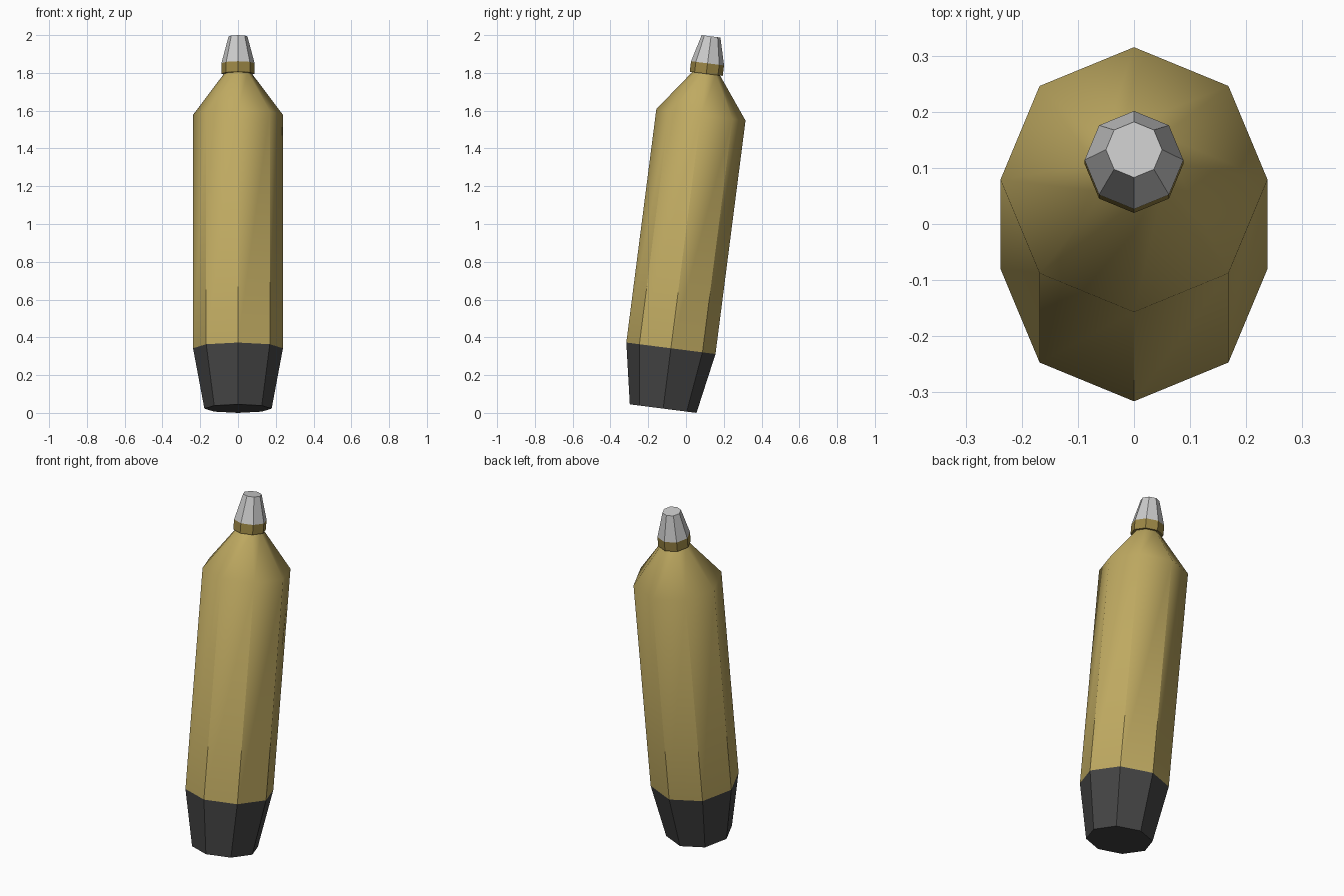
import bpy, bmesh, math
from mathutils import Matrix

if "Cube" in bpy.data.objects:
    bpy.data.objects.remove(bpy.data.objects["Cube"])

TILT = math.radians(7.33)
SIDES = 8
R_BASE = 0.178
# Axis leans toward +y; lowest rim point touches z = 0
PLACE = (Matrix.Translation((0, -0.121, R_BASE * math.sin(TILT)))
         @ Matrix.Rotation(-TILT, 4, 'X'))


def material(name, rgb):
    m = bpy.data.materials.new(name)
    m.diffuse_color = (*rgb, 1)
    m.use_nodes = True
    m.node_tree.nodes["Principled BSDF"].inputs["Base Color"].default_value = m.diffuse_color
    return m


def lathe(name, profile, mat):
    """Closed eight-sided solid from (radius, height) rings."""
    bm = bmesh.new()
    rings = []
    for r, h in profile:
        rings.append([bm.verts.new((r * math.cos(a), r * math.sin(a), h))
                      for a in (i * math.tau / SIDES for i in range(SIDES))])
    for lo, hi in zip(rings, rings[1:]):
        for i in range(SIDES):
            j = (i + 1) % SIDES
            bm.faces.new((lo[i], lo[j], hi[j], hi[i]))
    bm.faces.new(rings[0][::-1])
    bm.faces.new(rings[-1])
    bm.transform(PLACE)
    me = bpy.data.meshes.new(name)
    bm.to_mesh(me)
    bm.free()
    ob = bpy.data.objects.new(name, me)
    bpy.context.collection.objects.link(ob)
    if mat:
        me.materials.append(mat)
    return ob


brass = material("brass", (0.52, 0.40, 0.12))
dark_brass = material("dark_brass", (0.33, 0.24, 0.06))
black = material("dark_grey", (0.06, 0.06, 0.06))

# Tapered dark end, main body with shoulder, collar and tip
lathe("base_cap", [(R_BASE, 0), (0.238, 0.322)], black)
body = lathe("body", [(0.238, 0.322), (0.238, 1.568), (0.072, 1.79)], brass)
lathe("collar", [(0.088, 1.787), (0.088, 1.843)], dark_brass)
lathe("tip", [(0.088, 1.843), (0.05, 1.987)], None)

# Soft shading over the shoulder only
bpy.context.view_layer.objects.active = body
body.select_set(True)
bpy.ops.object.shade_smooth_by_angle(angle=math.radians(40))
